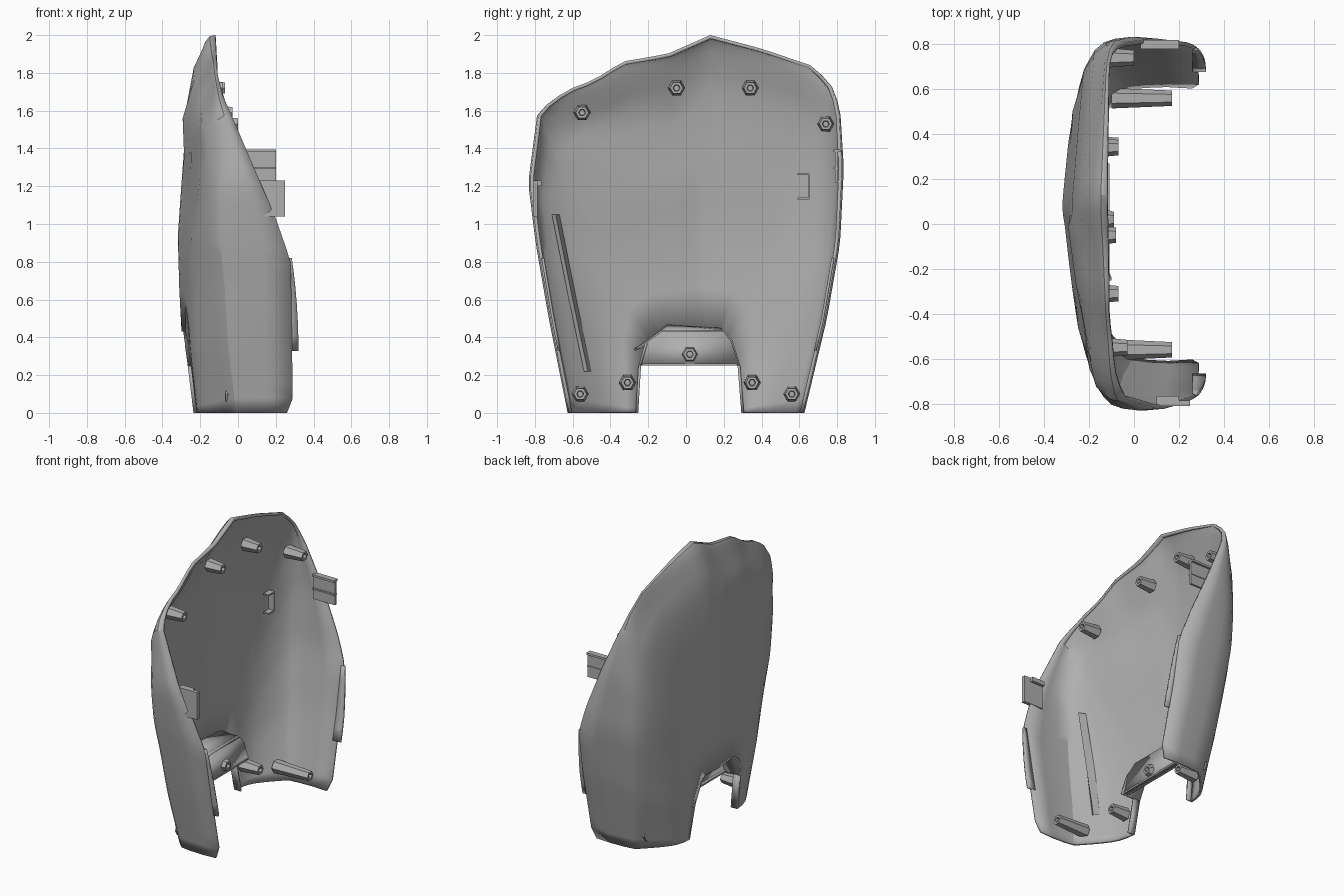
import bpy, bmesh, math
from mathutils import Vector

cube = bpy.data.objects.get("Cube")
if cube:
    bpy.data.objects.remove(cube)

grey = bpy.data.materials.new("plain_grey")
grey.use_nodes = True
grey.diffuse_color = (0.43, 0.43, 0.43, 1)
grey.node_tree.nodes["Principled BSDF"].inputs["Base Color"].default_value = grey.diffuse_color


def interp(table, v):
    """Piecewise linear lookup in a list of (key, value)."""
    if v <= table[0][0]:
        return table[0][1]
    for (a, fa), (b, fb) in zip(table, table[1:]):
        if v <= b:
            return fa + (fb - fa) * (v - a) / (b - a)
    return table[-1][1]


def resample(points, count):
    """Evenly spaced points along a polyline."""
    pts = [Vector(p) for p in points]
    keys = [0]
    for p, q in zip(pts, pts[1:]):
        keys.append(keys[-1] + (q - p).length)
    ys = [(k, p.x) for k, p in zip(keys, pts)]
    zs = [(k, p.y) for k, p in zip(keys, pts)]
    steps = [keys[-1] * i / (count - 1) for i in range(count)]
    return [(interp(ys, s), interp(zs, s)) for s in steps]


def finish(name, bm, angle=30):
    mesh = bpy.data.meshes.new(name)
    bm.to_mesh(mesh)
    bm.free()
    mesh.materials.append(grey)
    obj = bpy.data.objects.new(name, mesh)
    bpy.context.collection.objects.link(obj)
    bpy.ops.object.select_all(action="DESELECT")
    obj.select_set(True)
    bpy.context.view_layer.objects.active = obj
    bpy.ops.object.shade_smooth_by_angle(angle=math.radians(angle))
    return obj


def sheet(name, rows, thickness=0, offset=-1, closed=False):
    """Skin rows of points with quads, optionally thickened."""
    bm = bmesh.new()
    grid = [[bm.verts.new(p) for p in row] for row in rows]
    for a, b in zip(grid, grid[1:]):
        n = len(a)
        for i in range(n if closed else n - 1):
            j = (i + 1) % n
            bm.faces.new((a[i], a[j], b[j], b[i]))
    if closed:
        bm.faces.new(grid[-1])
        bmesh.ops.recalc_face_normals(bm, faces=bm.faces)
    obj = finish(name, bm)
    if thickness:
        mod = obj.modifiers.new("wall", "SOLIDIFY")
        mod.thickness = thickness
        mod.offset = offset
    return obj


def box(name, lo, hi):
    bm = bmesh.new()
    bmesh.ops.create_cube(bm, size=1)
    for v in bm.verts:
        v.co = [l + (h - l) * (c + 0.5) for l, h, c in zip(lo, hi, v.co)]
    return finish(name, bm)


# Shell curves: arch and notch outlines (y, z), rim by height, back by height and width
right_side = [(-0.63, 0), (-0.73, 0.5), (-0.80, 0.9), (-0.84, 1.22), (-0.79, 1.6)]
left_side = [(0.82, 1.62), (0.84, 1.3), (0.82, 0.9), (0.75, 0.5), (0.63, 0)]
crown = [(-0.64, 1.71), (-0.5, 1.76), (-0.34, 1.86), (-0.1, 1.9), (0.13, 2.0),
         (0.4, 1.93), (0.67, 1.84), (0.77, 1.75)]
notch = [(-0.26, 0), (-0.245, 0.25), (-0.21, 0.37), (-0.13, 0.43),
         (0.2, 0.43), (0.24, 0.38), (0.28, 0.25), (0.3, 0)]
rim = [(0, 0.26), (0.06, 0.29), (0.8, 0.28), (1.03, 0.2), (1.45, 0.02),
       (1.68, -0.08), (1.8, -0.11), (2, -0.12)]
back = [(0, -0.255), (0.35, -0.295), (0.92, -0.325), (1.57, -0.29), (2, -0.295)]
lean = [(-0.8, 0.08), (-0.45, 0.055), (0.08, 0), (0.65, 0.05), (0.8, 0.06)]
drop = [(0.05, 0.1), (0.11, 0.055), (0.25, 0.012), (0.5, 0)]
# Broad chamfer of the lower corners, and how strongly it acts by height on each side
chamfer = [(0.05, 0.08), (0.11, 0.1), (0.25, 0.1), (0.5, 0.04), (0.75, 0)]
chamfer_right = [(0, 1), (0.7, 0.8), (1.1, 0.5), (1.4, 0.1), (1.55, -0.25), (1.8, 0)]
chamfer_left = [(0, 1), (0.85, 0.5), (1.15, 0.25), (1.55, 0)]

COUNT = 65
outer = resample(right_side + crown + left_side, COUNT)
inner = resample(notch, COUNT)


def back_x(y, z):
    return interp(back, z) + interp(lean, y)


def ring(t):
    pts = []
    for (y0, z0), (y1, z1) in zip(outer, inner):
        y, z = y0 + (y1 - y0) * t, z0 + (z1 - z0) * t
        cut = interp(chamfer, t) * interp(chamfer_right if y < 0 else chamfer_left, z)
        pts.append((back_x(y, z) + interp(drop, t) + cut, y, z))
    return pts


# Main shell: rim, curved side wall, shoulder and bulged back plate
shoulder = ring(0.05)
rows = []
for f in (0, 0.4, 0.75):
    row = []
    for (y, z), s in zip(outer, shoulder):
        edge = interp(rim, z)
        g = f ** 3
        tuck = 0.985 + 0.015 * min(1, f * 2)
        row.append((edge + (s[0] - edge) * f,
                    (y + (s[1] - y) * g) * tuck, z + (s[2] - z) * g))
    rows.append(row)
rows += [ring(t) for t in (0.05, 0.11, 0.18, 0.25, 0.4, 0.55, 0.68, 0.85, 1)]
sheet("shell", rows, 0.018)

surface = [p for i in range(51) for p in ring(0.05 + i * 0.019)]


def surface_x(y, z):
    """Depth of the back plate near a point."""
    return min(surface, key=lambda p: (p[1] - y) ** 2 + (p[2] - z) ** 2)[0]


# Notch hood reaching into the shell, with its closing panel
def notch_wall(name, curve, depth):
    sheet(name, [[(back_x(y, z) + d, y, z) for y, z in curve] for d in (0, depth)], 0.014, 0)


hood_curve = notch[1:-1]
notch_wall("notch_hood", hood_curve, 0.15)
notch_wall("notch_flange_right", notch[:2], 0.05)
notch_wall("notch_flange_left", notch[-2:], 0.05)
bm = bmesh.new()
bm.faces.new([bm.verts.new((-0.13, y, z)) for y, z in hood_curve])
panel = finish("notch_panel", bm)
panel.modifiers.new("wall", "SOLIDIFY").thickness = 0.014
sheet("notch_hood_ridge", [[(-0.24, -0.27, 0.33), (-0.26, -0.1, 0.46), (-0.27, 0.19, 0.44)],
                           [(-0.13, -0.24, 0.34), (-0.15, -0.1, 0.43), (-0.15, 0.19, 0.43)]], 0.01)
box("notch_panel_lip", (-0.15, -0.23, 0.25), (-0.11, 0.27, 0.262))


# Hollow screw posts
def post(name, y, z, start, tip, radius=0.038):
    profile = [(start, radius * 1.2), (tip, radius * 0.9),
               (tip, radius * 0.5), (tip - 0.05, radius * 0.4)]
    circle = [math.tau * i / 6 for i in range(6)]
    sheet(name, [[(x, y + r * math.cos(a), z + r * math.sin(a)) for a in circle]
                 for x, r in profile], closed=True)


posts = [(-0.55, 1.59, -0.03), (-0.05, 1.72, -0.08), (0.34, 1.72, -0.07), (0.74, 1.53, 0.0),
         (-0.56, 0.1, 0.17), (-0.31, 0.16, -0.07), (0.35, 0.16, -0.07), (0.56, 0.1, 0.17)]
for n, (y, z, tip) in enumerate(posts):
    post(f"screw_post_{n + 1}", y, z, surface_x(y, z) + 0.04, tip)
post("notch_post", 0.02, 0.31, -0.13, -0.09)

# Curved lips standing out from both side rims
for side, curve in (("right", right_side), ("left", left_side[::-1])):
    widths = [(z, y) for y, z in curve]
    lip = []
    for i in range(7):
        z = 0.33 + 0.49 * i / 6
        y = interp(widths, z) * 0.965
        lip.append([(0.26, y, z), (0.32 - 0.035 * (i / 6) ** 2, y, z)])
    sheet(f"rim_lip_{side}", lip, 0.014, 0)

# Locating tabs on the side walls
box("left_tab", (0.03, 0.79, 1.22), (0.2, 0.805, 1.39))
box("left_tab_top", (0.03, 0.78, 1.38), (0.2, 0.82, 1.395))
box("left_tab_rib", (0.03, 0.78, 1.29), (0.2, 0.81, 1.3))
box("right_tab", (0.1, -0.81, 1.04), (0.25, -0.785, 1.23))
box("right_tab_rib", (0.1, -0.79, 1.2), (0.2, -0.765, 1.23))

# Small clip on the inner back
clip_x = surface_x(0.62, 1.2)
box("clip_wall", (clip_x + 0.02, 0.645, 1.13), (clip_x + 0.06, 0.655, 1.27))
for z in (1.13, 1.26):
    box("clip_arm", (clip_x + 0.02, 0.59, z), (clip_x + 0.06, 0.655, z + 0.01))

# Slanted rib along the right inner wall
rib = []
for dy, dx in ((-0.02, 0.035), (0, 0.055), (0.02, 0.025)):
    rib.append([(surface_x(y + dy, z) + dx, y + dy, z)
                for y, z in ((-0.69, 1.05), (-0.6, 0.6), (-0.52, 0.22))])
sheet("slanted_rib", rib)
